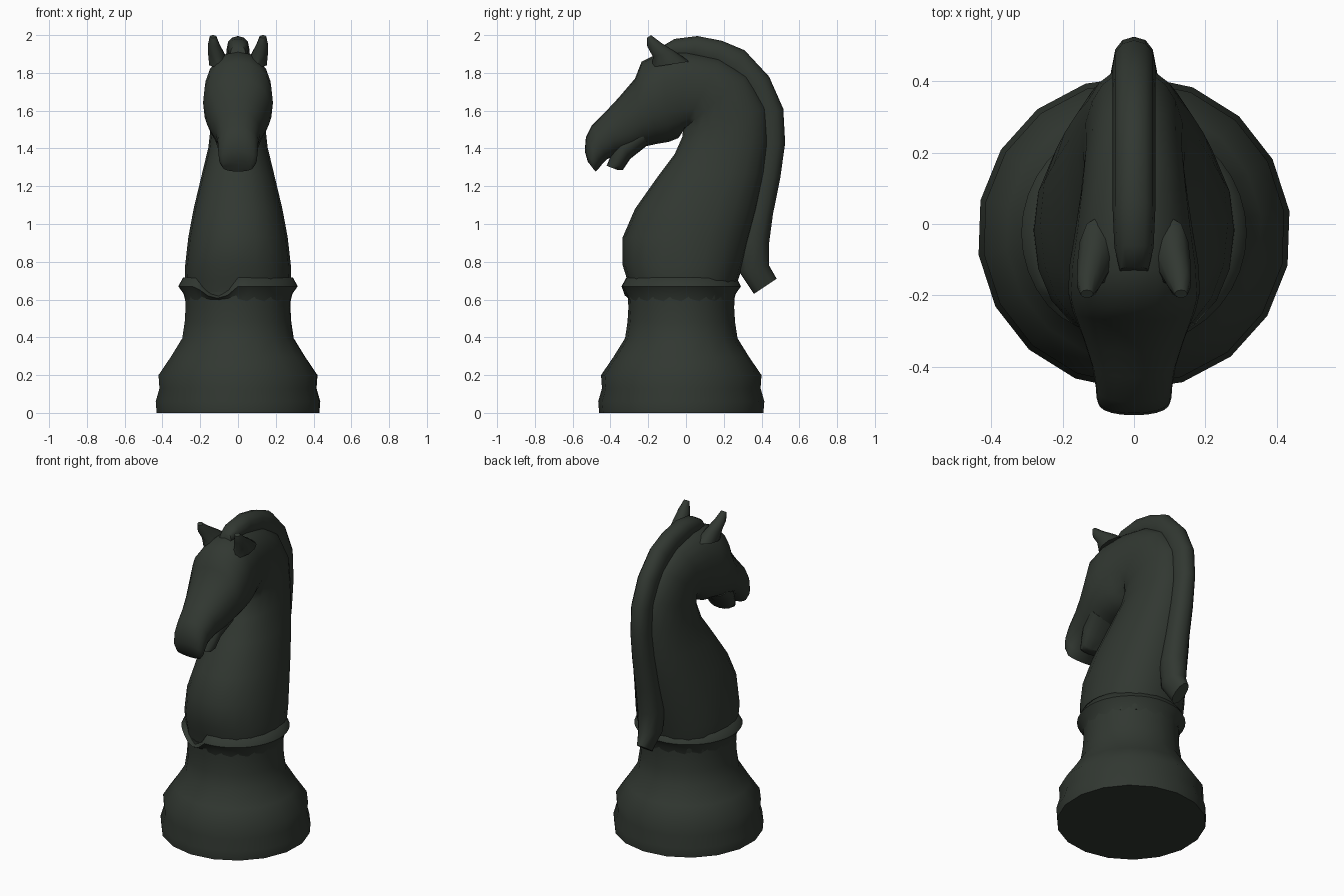
import bpy, bmesh, math

mat = bpy.data.materials.new("dark green black")
mat.diffuse_color = (0.031, 0.039, 0.031, 1)


def finish(name, rings):
    """Bridge closed rings of points into a capped, smooth shaded mesh."""
    bm = bmesh.new()
    loops = [[bm.verts.new(p) for p in ring] for ring in rings]
    n = len(loops[0])
    for a, b in zip(loops, loops[1:]):
        for i in range(n):
            j = (i + 1) % n
            bm.faces.new((a[i], a[j], b[j], b[i]))
    bm.faces.new(loops[0][::-1])
    bm.faces.new(loops[-1])
    bmesh.ops.recalc_face_normals(bm, faces=bm.faces)
    me = bpy.data.meshes.new(name)
    bm.to_mesh(me)
    bm.free()
    me.materials.append(mat)
    ob = bpy.data.objects.new(name, me)
    bpy.context.collection.objects.link(ob)
    bpy.ops.object.select_all(action='DESELECT')
    ob.select_set(True)
    bpy.context.view_layer.objects.active = ob
    bpy.ops.object.shade_smooth_by_angle(angle=math.radians(50))
    return ob


def lathe(name, profile, n, cy, phase=0.0, move=None):
    rings = []
    for r, z in profile:
        ring = []
        for i in range(n):
            a = 2 * math.pi * i / n + phase
            p = (r * math.cos(a), cy + r * math.sin(a), z)
            ring.append(move(p) if move else p)
        rings.append(ring)
    return finish(name, rings)


def loft(name, sections, n=20, power=0.9, side=1):
    """Sections: front y, front z, back y, back z, half width, centre x."""
    rings = []
    for s in sections:
        fy, fz, by, bz, w = s[:5]
        cx = s[5] if len(s) > 5 else 0
        ring = []
        for i in range(n):
            a = 2 * math.pi * i / n
            c, d = math.cos(a), math.sin(a)
            u = math.copysign(abs(c) ** power, c)
            v = math.copysign(abs(d) ** power, d)
            t = 0.5 - 0.5 * u
            ring.append((side * (cx + w * v), fy + (by - fy) * t, fz + (bz - fz) * t))
        rings.append(ring)
    return finish(name, rings)


# turned base
lathe("base", [(0.435, 0), (0.44, 0.06), (0.42, 0.13), (0.425, 0.2), (0.36, 0.295),
               (0.298, 0.395), (0.285, 0.48), (0.28, 0.56), (0.285, 0.64)],
      18, -0.025, math.radians(8))


# collar ring with a dip at the front left
def dip(p):
    x, y, z = p
    k = max(0.0, 1 - (abs(x + 0.11) / 0.11) ** 2) if y < 0 else 0
    return (x, y + 0.015 * k, z - 0.07 * k * (z - 0.58) / 0.1)


lathe("collar", [(0.275, 0.58), (0.288, 0.63), (0.316, 0.67), (0.292, 0.715), (0.26, 0.722)],
      36, -0.025, 0, dip)

# chest, neck and head in one sweep
loft("neck_and_head", [
    (-0.295, 0.60, 0.25, 0.60, 0.27), (-0.31, 0.70, 0.275, 0.70, 0.282),
    (-0.335, 0.78, 0.30, 0.78, 0.28), (-0.335, 0.93, 0.34, 0.93, 0.263),
    (-0.27, 1.08, 0.38, 1.08, 0.235), (-0.15, 1.25, 0.42, 1.27, 0.192),
    (-0.06, 1.37, 0.44, 1.44, 0.157), (-0.02, 1.46, 0.43, 1.62, 0.142),
    (-0.015, 1.50, 0.33, 1.79, 0.14), (-0.02, 1.485, 0.18, 1.88, 0.15),
    (-0.04, 1.455, 0.0, 1.915, 0.165), (-0.09, 1.435, -0.13, 1.91, 0.18),
    (-0.15, 1.425, -0.235, 1.86, 0.185), (-0.22, 1.41, -0.27, 1.77, 0.172),
    (-0.28, 1.385, -0.36, 1.665, 0.142), (-0.36, 1.37, -0.43, 1.59, 0.118),
    (-0.415, 1.345, -0.50, 1.52, 0.107), (-0.445, 1.315, -0.53, 1.46, 0.105),
    (-0.465, 1.29, -0.536, 1.385, 0.10), (-0.48, 1.278, -0.52, 1.33, 0.082)])

# lower lip
loft("lower_jaw", [
    (-0.20, 1.42, -0.26, 1.52, 0.13), (-0.295, 1.345, -0.36, 1.45, 0.105),
    (-0.335, 1.285, -0.395, 1.37, 0.092), (-0.36, 1.285, -0.42, 1.308, 0.075)], 16)

# raised mane from forelock to tail tip
loft("mane", [
    (0.36, 0.63, 0.48, 0.71, 0.035), (0.28, 0.75, 0.44, 0.78, 0.065),
    (0.27, 0.90, 0.44, 0.90, 0.075), (0.31, 1.05, 0.46, 1.05, 0.07),
    (0.35, 1.25, 0.50, 1.25, 0.065), (0.37, 1.41, 0.525, 1.43, 0.06),
    (0.365, 1.56, 0.515, 1.61, 0.06), (0.32, 1.68, 0.44, 1.78, 0.06),
    (0.23, 1.77, 0.31, 1.92, 0.06), (0.14, 1.83, 0.19, 1.97, 0.06),
    (0.03, 1.86, 0.06, 1.995, 0.06), (-0.07, 1.87, -0.06, 1.98, 0.055),
    (-0.14, 1.87, -0.12, 1.945, 0.04)], 12)

# ears
for label, side in (("right", 1), ("left", -1)):
    loft("ear_" + label, [
        (-0.18, 1.83, 0.02, 1.86, 0.055, 0.10), (-0.175, 1.885, -0.06, 1.915, 0.045, 0.115),
        (-0.205, 1.94, -0.125, 1.955, 0.033, 0.128), (-0.207, 1.985, -0.185, 2.0, 0.018, 0.132)],
        10, 1.0, side)
